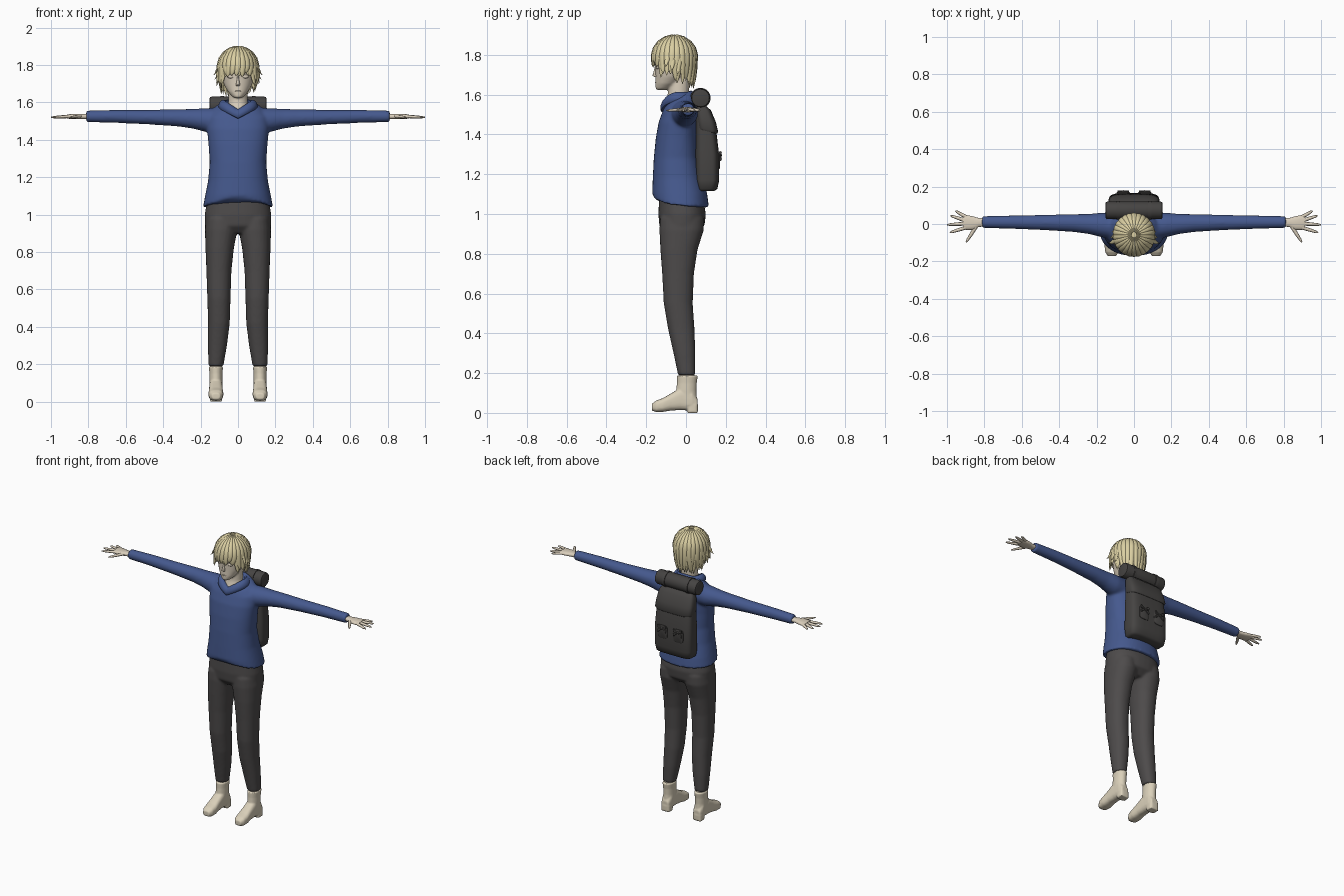
import bpy, bmesh, math, random
from mathutils import Vector as V

if "Cube" in bpy.data.objects:
    bpy.data.objects.remove(bpy.data.objects["Cube"])
random.seed(4)


def material(name, rgb):
    m = bpy.data.materials.new(name)
    m.use_nodes = True
    m.diffuse_color = (*rgb, 1)
    m.node_tree.nodes["Principled BSDF"].inputs["Base Color"].default_value = (*rgb, 1)
    return m


SKIN = material("skin", (.70, .62, .50))
HAIR = material("blond hair", (.70, .62, .36))
BLUE = material("blue knit", (.06, .10, .27))
TROUSER = material("charcoal cloth", (.075, .07, .07))
PACK = material("dark canvas", (.06, .057, .055))
BOOT = material("cream leather", (.70, .63, .49))


def loft(bm, rings, n=24, p=2.0, closed=False):
    """Skin a row of superellipse rings, each (centre, u axis, v axis)."""
    rows = []
    for c, u, v in rings:
        row = []
        for i in range(n):
            a = math.tau * i / n
            cs, sn = math.cos(a), math.sin(a)
            x = math.copysign(abs(cs) ** (2 / p), cs)
            y = math.copysign(abs(sn) ** (2 / p), sn)
            row.append(bm.verts.new(V(c) + V(u) * x + V(v) * y))
        rows.append(row)
    pairs = list(zip(rows, rows[1:])) + ([(rows[-1], rows[0])] if closed else [])
    for r, s in pairs:
        for i in range(n):
            j = (i + 1) % n
            bm.faces.new((r[i], r[j], s[j], s[i]))
    if not closed:
        bm.faces.new(rows[0])
        bm.faces.new(rows[-1])


def upright(data, s=1):
    """Horizontal rings from (z, centre x, front y, back y, half width, tilt)."""
    return [((s * cx, (f + b) / 2, z), (w, 0, 0), (0, (b - f) / 2, t))
            for z, cx, f, b, w, t in data]


def ball(bm, centre, size, seg=16):
    new = bmesh.ops.create_uvsphere(bm, u_segments=seg, v_segments=seg // 2, radius=1)["verts"]
    for v in new:
        v.co = V(centre) + V([a * b for a, b in zip(v.co, size)])
    return new


def finish(bm, name, mat, voxel=0, smooth=6, angle=40):
    bmesh.ops.recalc_face_normals(bm, faces=bm.faces[:])
    me = bpy.data.meshes.new(name)
    bm.to_mesh(me)
    bm.free()
    me.materials.append(mat)
    ob = bpy.data.objects.new(name, me)
    bpy.context.collection.objects.link(ob)
    if voxel:
        m = ob.modifiers.new("blend", 'REMESH')
        m.mode, m.voxel_size, m.use_smooth_shade = 'VOXEL', voxel, True
        m = ob.modifiers.new("relax", 'SMOOTH')
        m.iterations, m.factor = smooth, .5
    else:
        bpy.ops.object.select_all(action='DESELECT')
        ob.select_set(True)
        bpy.context.view_layer.objects.active = ob
        bpy.ops.object.shade_smooth_by_angle(angle=math.radians(angle))
    return ob


# Sweater: body with a peaked front hem, blended into both sleeves
bm = bmesh.new()
loft(bm, upright([(1.04, 0, -.165, .115, .187, -.008), (1.10, 0, -.17, .107, .176, 0),
                  (1.18, 0, -.167, .085, .16, 0), (1.28, 0, -.162, .065, .151, 0),
                  (1.38, 0, -.152, .06, .158, 0), (1.46, 0, -.138, .06, .166, 0),
                  (1.53, 0, -.118, .055, .16, .015), (1.57, 0, -.105, .05, .125, .025),
                  (1.595, 0, -.085, .03, .085, .03)]), 40, 2.3)
for v in bm.verts:
    if v.co.z < 1.06 and v.co.y < -.02:
        v.co.z += .05 * (1 - abs(v.co.x) / .187)
for s in (1, -1):
    arm = [(.06, -.02, 1.50, .07, .07), (.17, -.005, 1.505, .066, .064), (.24, 0, 1.512, .054, .053),
           (.32, .005, 1.517, .048, .046), (.48, .008, 1.521, .041, .039),
           (.65, .01, 1.525, .036, .035), (.812, .01, 1.525, .032, .031)]
    loft(bm, [((s * x, y, z), (0, ry, 0), (0, 0, rz)) for x, y, z, ry, rz in arm])
finish(bm, "sweater", BLUE, .008, 8)

# Rolled collar dipping to a V at the front
bm = bmesh.new()
rings = []
for i in range(40):
    a = math.tau * i / 40
    sn, cs = math.sin(a), math.cos(a)
    drop = .05 * (1 - abs(sn)) if cs > 0 else 0
    rings.append(((.085 * sn, -.04 - .07 * cs, 1.587 - drop),
                  (.019 * sn, -.019 * cs, 0), (-.006 * sn, .006 * cs, .026)))
loft(bm, rings, 12, closed=True)
finish(bm, "collar", BLUE)

# Trousers: hips blended into two legs
bm = bmesh.new()
loft(bm, upright([(.90, 0, -.10, .05, .15, 0), (.94, 0, -.134, .093, .176, 0),
                  (1.0, 0, -.139, .10, .178, 0), (1.08, 0, -.135, .085, .165, 0)]), 36, 2.3)
leg = [(.19, .118, -.04, .047, .04, 0), (.3, .11, -.063, .047, .051, 0),
       (.42, .102, -.09, .043, .058, 0), (.55, .102, -.112, .034, .062, 0),
       (.7, .102, -.12, .04, .067, 0), (.82, .098, -.129, .058, .076, 0),
       (.92, .09, -.134, .09, .087, 0), (.98, .09, -.13, .09, .08, 0)]
for s in (1, -1):
    loft(bm, upright(leg, s), 24, 2.2)
finish(bm, "trousers", TROUSER, .008, 5)

# Boots: shaft, foot, heel block and top cuff
for s, side in ((1, "left"), (-1, "right")):
    bm = bmesh.new()
    loft(bm, upright([(.04, .118, -.04, .058, .034, 0), (.11, .118, -.05, .052, .035, 0),
                      (.15, .118, -.046, .054, .035, 0), (.188, .118, -.046, .06, .038, 0)], s), 24)
    foot = [(.058, .015, .07, .026), (.03, .012, .12, .034), (-.03, .014, .125, .036),
            (-.075, .012, .098, .037), (-.115, .005, .075, .04), (-.15, .004, .062, .036),
            (-.172, .012, .045, .022)]
    loft(bm, [((s * .118, y, (lo + hi) / 2), (w, 0, 0), (0, 0, (hi - lo) / 2))
              for y, lo, hi, w in foot], 24, 2.8)
    loft(bm, upright([(0, .118, .008, .06, .032, 0), (.04, .118, .004, .06, .032, 0)], s), 24, 4)
    finish(bm, side + "_boot", BOOT, .005, 3)

    # Ankle between boot and trouser leg
    bm = bmesh.new()
    loft(bm, upright([(.16, .118, -.032, .045, .032, 0), (.21, .118, -.032, .042, .032, 0)], s), 16)
    finish(bm, side + "_ankle", SKIN)

    # Hand: flat palm with spread tapering fingers
    bm = bmesh.new()
    palm = [(.79, .01, .022, .015), (.83, .008, .024, .014), (.86, .005, .036, .014),
            (.895, .008, .04, .013), (.915, .01, .032, .010)]
    loft(bm, [((s * x, y, 1.524), (0, ry, 0), (0, 0, rz)) for x, y, ry, rz in palm], 16, 2.4)
    fingers = [(.895, .036, .955, .07), (.90, .018, .982, .045), (.90, .002, 1, -.004),
               (.895, -.018, .985, -.046), (.845, -.015, .898, -.098)]
    for x0, y0, x1, y1 in fingers:
        a, b = V((s * x0, y0, 1.525)), V((s * x1, y1, 1.52))
        across = (b - a).cross(V((0, 0, 1))).normalized()
        loft(bm, [(a.lerp(b, t), across * r, (0, 0, r * .85))
                  for t, r in ((0, .0105), (.45, .0095), (.85, .007), (1, .003))], 8)
    finish(bm, side + "_hand", SKIN, angle=60)

# Head with neck, nose, lips and closed-lid eyes
bm = bmesh.new()
loft(bm, upright([(1.622, 0, -.146, -.105, .016, 0), (1.632, 0, -.153, -.075, .032, 0),
                  (1.655, 0, -.154, -.04, .053, 0), (1.69, 0, -.153, 0, .073, 0),
                  (1.73, 0, -.154, .025, .086, 0), (1.77, 0, -.158, .035, .092, 0),
                  (1.82, 0, -.15, .035, .09, 0), (1.86, 0, -.12, .01, .06, 0)]), 32)
loft(bm, upright([(1.53, 0, -.115, .02, .068, 0), (1.57, 0, -.1, .015, .06, 0),
                  (1.60, 0, -.092, .015, .052, 0), (1.68, 0, -.09, .02, .05, 0)]), 24)
finish(bm, "head", SKIN, .006, 5)
bm = bmesh.new()
loft(bm, upright([(1.688, 0, -.158, -.14, .01, 0), (1.695, 0, -.169, -.14, .011, 0),
                  (1.715, 0, -.163, -.14, .007, 0), (1.745, 0, -.156, -.14, .005, 0)]), 12)
ball(bm, (0, -.148, 1.66), (.018, .008, .004))
for s in (1, -1):
    ball(bm, (s * .036, -.140, 1.738), (.021, .011, .011))
    ball(bm, (s * .09, -.05, 1.735), (.01, .02, .03))
finish(bm, "facial_features", SKIN, angle=60)

# Hair: cap under two layers of tapering locks that radiate from the crown
bm = bmesh.new()
crown = V((0, -.058, 1.79))
ball(bm, crown, (.10, .106, .102), 32)
low = [v for v in bm.verts if v.co.z < 1.775 and v.co.y < -.03 or v.co.z < 1.70]
bmesh.ops.delete(bm, geom=low, context='VERTS')


def lock(a, size, shift):
    c, sn = math.cos(a), math.sin(a)
    if c > .72:
        tip, flare = 1.752, 1.02
    elif c > .1:
        tip, flare = 1.705, 1.1
    else:
        tip, flare = 1.675 + .03 * c, .9
    tip += random.uniform(-.018, .014) + shift
    out = V((sn, -c, 0))
    along = V((c, sn, 0))
    rings = []
    for deg in (8, 25, 45, 65, 85):
        t = math.radians(deg)
        pos = V((out.x * .104, out.y * .108, 0)) * math.sin(t) * size
        pos.z = .102 * math.cos(t) * size
        nor = out * math.sin(t) + V((0, 0, math.cos(t)))
        rings.append((crown + pos, along * (.004 + .017 * math.sin(t)), nor * .011))
    swing = random.uniform(-.012, .012)
    for f, w in ((.4, .017), (.75, .011), (1, .001)):
        r = size * (1 + (flare - 1) * f * f)
        pos = V((out.x * .104 * r, -.058 + out.y * .108 * r, 1.79 + (tip - 1.79) * f))
        rings.append((pos + along * swing * f, along * w, out * min(.009, w * .6)))
    loft(bm, rings, 8)


for i in range(26):
    lock(math.tau * i / 26, 1, 0)
    lock(math.tau * (i + .5) / 26, .965, -.008)
# Side wisps flicking outward
for s in (1, -1):
    for y, z, x in ((-.09, 1.742, .134), (-.06, 1.72, .126), (-.03, 1.70, .118)):
        a, b = V((s * .102, y, 1.80)), V((s * x, y - .012, z))
        loft(bm, [(a.lerp(b, t) - V((s * k, 0, 0)), (.006 * w, 0, 0), (0, .012 * w, 0))
                  for t, w, k in ((0, .8, 0), (.5, 1, .004), (.8, .6, .006), (1, .05, 0))], 8)
finish(bm, "hair", HAIR, angle=50)

# Backpack body
bm = bmesh.new()
loft(bm, upright([(1.115, 0, .06, .14, .115, 0), (1.125, 0, .05, .157, .13, 0),
                  (1.17, 0, .046, .167, .137, 0), (1.3, 0, .046, .166, .136, 0),
                  (1.42, 0, .048, .152, .13, 0), (1.5, 0, .05, .13, .122, 0),
                  (1.54, 0, .055, .10, .11, 0)]), 40, 4)
finish(bm, "backpack", PACK, angle=50)

# Backpack flap
bm = bmesh.new()
loft(bm, upright([(1.415, 0, .06, .156, .132, -.012), (1.425, 0, .055, .162, .137, -.012),
                  (1.47, 0, .052, .15, .133, -.008), (1.52, 0, .05, .126, .126, 0),
                  (1.55, 0, .055, .095, .11, 0)]), 40, 4)
finish(bm, "backpack_flap", PACK, angle=50)

# Pocket patches with bow ties
bm = bmesh.new()
for s in (1, -1):
    x = s * .058
    loft(bm, [((x, y, 1.27), (w, 0, 0), (0, 0, w * 1.2))
              for y, w in ((.155, .036), (.168, .036), (.171, .032))], 24, 5)
    ball(bm, (x, .172, 1.295), (.008, .009, .009), 12)
    for d in (1, -1):
        for dz in (.012, -.02):
            a, b = V((x, .172, 1.295)), V((x + d * .03, .174, 1.295 + dz))
            loft(bm, [(a.lerp(b, t), (0, .006, 0), (0, 0, h))
                      for t, h in ((0, .003), (.8, .011), (1, .009))], 8)
finish(bm, "pocket_ties", PACK)

# Bedroll with two straps on top of the pack
bm = bmesh.new()
roll = [(-.153, .036), (-.15, .044), (-.14, .047), (.14, .047), (.15, .044), (.153, .036)]
loft(bm, [((x, .073, 1.583), (0, r, 0), (0, 0, r)) for x, r in roll], 32)
finish(bm, "bedroll", PACK, angle=50)
bm = bmesh.new()
for s in (1, -1):
    loft(bm, [((s * .085 + d, .073, 1.583), (0, .051, 0), (0, 0, .051)) for d in (-.009, .009)], 32)
finish(bm, "bedroll_straps", PACK)
